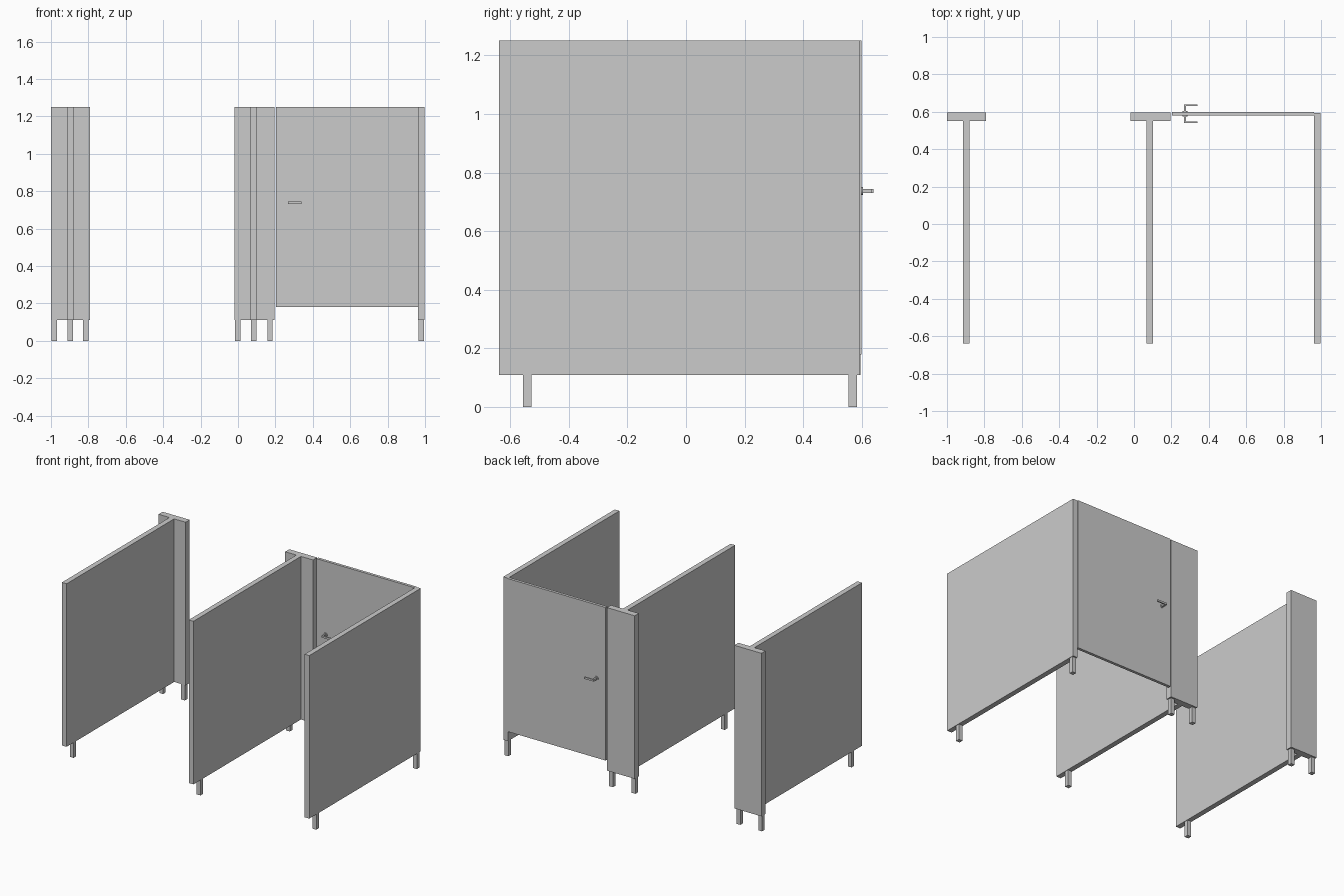
import bpy
import math

if "Cube" in bpy.data.objects:
    bpy.data.objects.remove(bpy.data.objects["Cube"])


def box(name, x, y, z):
    """Axis-aligned box from (min, max) ranges."""
    bpy.ops.mesh.primitive_cube_add(
        size=1, location=[(a + b) / 2 for a, b in (x, y, z)])
    ob = bpy.context.object
    ob.name = name
    ob.scale = [b - a for a, b in (x, y, z)]
    bpy.ops.object.transform_apply(location=False, rotation=False, scale=True)
    return ob


def leg(name, x, y, top=0.112):
    box(name, (x - 0.0145, x + 0.0145), (y - 0.0145, y + 0.0145), (0, top))


BOTTOM, TOP = 0.11, 1.25
FRONT_LEG, BACK_LEG = -0.541, 0.569

# Two stalls: narrow pilaster with a partition running forward from it
for name, x0, x1, px in (("left", -1.0, -0.79, -0.897),
                         ("middle", -0.02, 0.195, 0.084)):
    box(name + "_pilaster", (x0, x1), (0.55, 0.595), (BOTTOM, TOP))
    box(name + "_partition", (px - 0.018, px + 0.018), (-0.638, 0.55), (BOTTOM, TOP))
    leg(name + "_partition_leg", px, FRONT_LEG, 0.12)
    for side, lx in (("outer", x0 + 0.018), ("inner", x1 - 0.024)):
        leg(f"{name}_pilaster_{side}_leg", lx, BACK_LEG)

# Right end wall
box("right_partition", (0.962, 0.998), (-0.638, 0.593), (BOTTOM, TOP))
leg("right_front_leg", 0.98, FRONT_LEG, 0.12)
leg("right_back_leg", 0.98, BACK_LEG, 0.12)

# Door
box("door", (0.203, 0.962), (0.579, 0.599), (0.18, TOP))

# Lever handles on both faces of the door, with a round rose plate
HX, HZ = 0.272, 0.737
bpy.ops.mesh.primitive_cylinder_add(
    vertices=24, radius=0.014, depth=0.028, location=(HX, 0.589, HZ),
    rotation=(math.pi / 2, 0, 0))
bpy.context.object.name = "handle_rose"
bpy.ops.object.shade_smooth_by_angle()
box("handle_spindle", (HX - 0.006, HX + 0.006), (0.541, 0.64), (HZ - 0.0065, HZ + 0.0065))
for name, y0 in (("inside", 0.540), ("outside", 0.631)):
    box(name + "_handle_lever", (HX - 0.006, 0.34), (y0, y0 + 0.009),
        (HZ - 0.0065, HZ + 0.0065))
